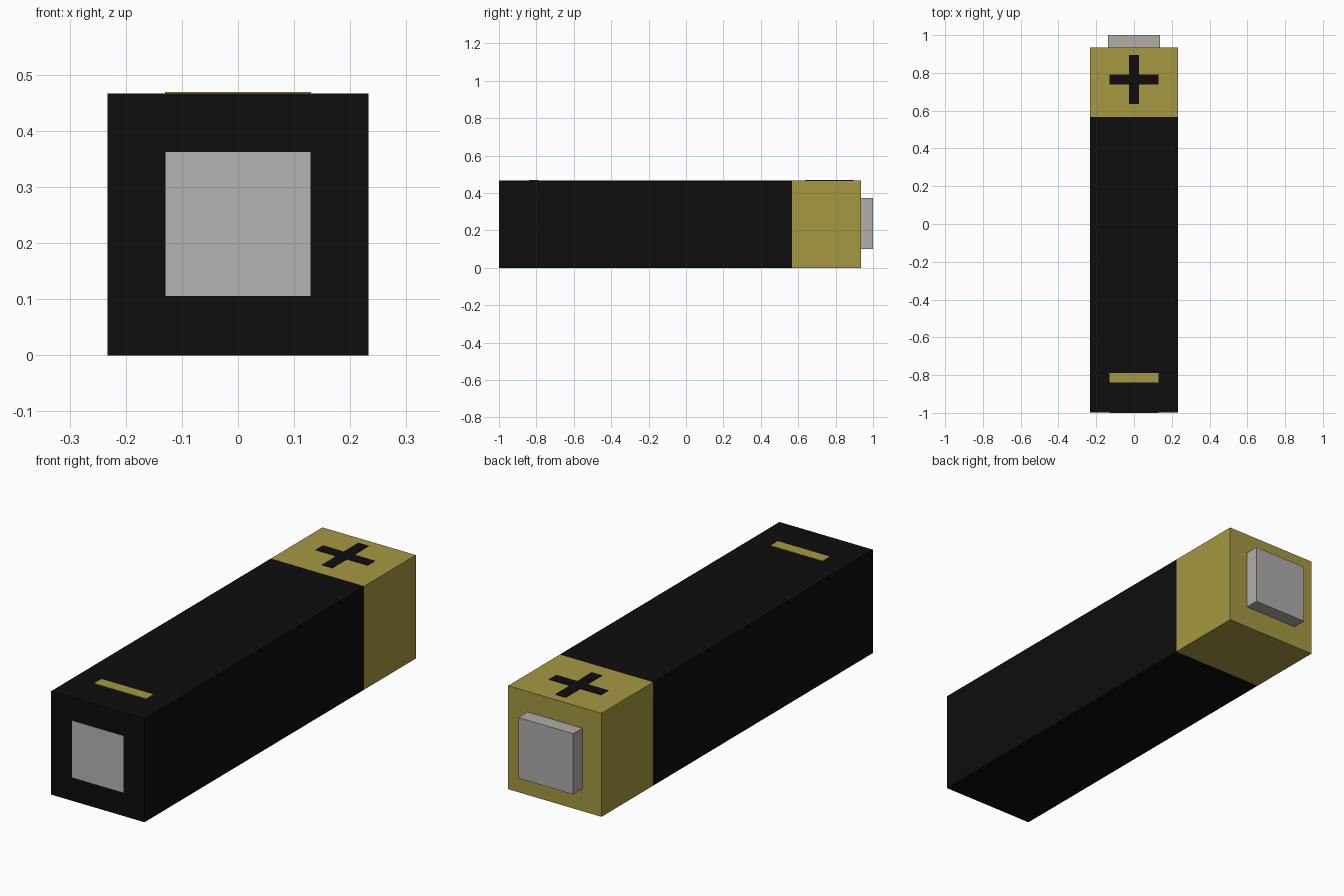
import bpy, bmesh

if "Cube" in bpy.data.objects:
    bpy.data.objects.remove(bpy.data.objects["Cube"])

def material(name, rgb):
    m = bpy.data.materials.new(name)
    m.diffuse_color = (*rgb, 1)
    m.use_nodes = True
    m.node_tree.nodes["Principled BSDF"].inputs["Base Color"].default_value = m.diffuse_color
    return m

BLACK = material("black", (0.004, 0.004, 0.004))
GOLD = material("gold", (0.38, 0.315, 0.054))
METAL = material("metal", (0.44, 0.42, 0.41))
SILVER = material("silver", (0.46, 0.46, 0.46))

def prism(name, outline, z0, z1, mat):
    """Extrude an xy outline from z0 up to z1."""
    bm = bmesh.new()
    face = bm.faces.new([bm.verts.new((x, y, z0)) for x, y in outline])
    top = bmesh.ops.extrude_face_region(bm, geom=[face])["geom"]
    bmesh.ops.translate(bm, vec=(0, 0, z1 - z0),
                        verts=[v for v in top if isinstance(v, bmesh.types.BMVert)])
    bmesh.ops.recalc_face_normals(bm, faces=bm.faces)
    mesh = bpy.data.meshes.new(name)
    bm.to_mesh(mesh)
    bm.free()
    mesh.materials.append(mat)
    obj = bpy.data.objects.new(name, mesh)
    bpy.context.collection.objects.link(obj)
    return obj

def box(name, half_x, y0, y1, z0, z1, mat):
    outline = [(-half_x, y0), (half_x, y0), (half_x, y1), (-half_x, y1)]
    return prism(name, outline, z0, z1, mat)

H = 0.467   # body height
W = 0.233   # body half width

# Casing: black sleeve and gold positive end
box("sleeve", W, -0.999, 0.567, 0, H, BLACK)
box("gold_end", W, 0.567, 0.935, 0, H, GOLD)

# Terminals
box("positive_terminal", 0.137, 0.93, 1.0, 0.1, 0.374, METAL)
box("negative_terminal", 0.129, -1.0, -0.98, 0.106, 0.362, SILVER)

# Polarity marks, raised slightly above the top
a, t, cy = 0.13, 0.026, 0.765
quarter = [(t, t), (t, a), (-t, a)]
plus = []
for _ in range(4):
    plus += [(x, y + cy) for x, y in quarter]
    quarter = [(-y, x) for x, y in quarter]
prism("plus_mark", plus, H - 0.01, H + 0.002, BLACK)
box("minus_mark", 0.13, -0.84, -0.788, H - 0.01, H + 0.002, GOLD)
